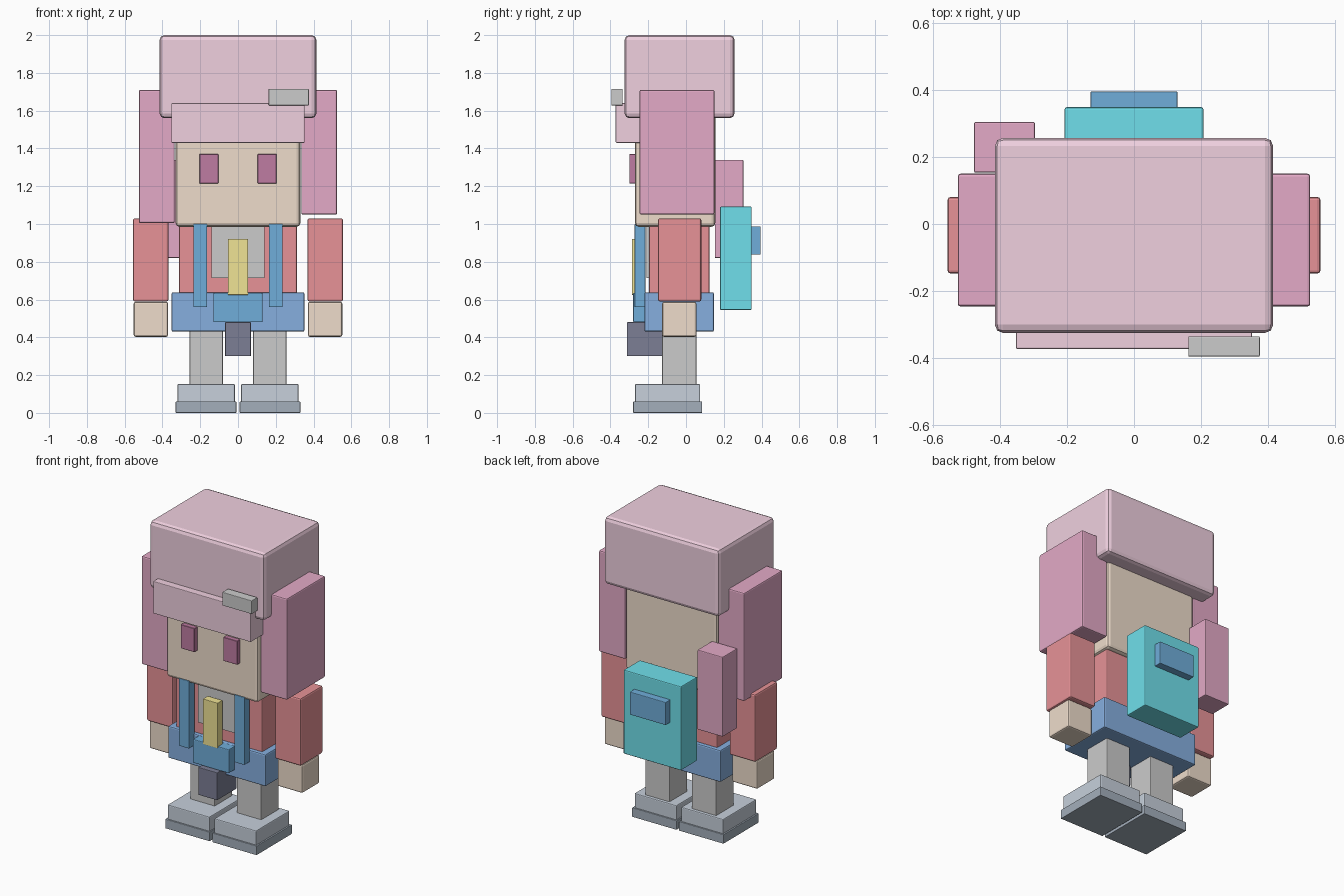
import bpy
import bmesh

COLOURS = {
    "light_pink": (0.87, 0.63, 0.74), "pink": (0.77, 0.40, 0.57),
    "skin": (0.86, 0.72, 0.60), "plum": (0.52, 0.20, 0.36),
    "red": (0.80, 0.29, 0.31), "blue": (0.24, 0.43, 0.74),
    "deep_blue": (0.16, 0.42, 0.70), "yellow": (0.87, 0.77, 0.30),
    "navy": (0.20, 0.21, 0.30), "steel": (0.57, 0.63, 0.71),
    "slate": (0.37, 0.43, 0.50), "cyan": (0.16, 0.74, 0.83),
    "white": (0.85, 0.85, 0.86),
}
MATS = {}
for key, rgb in COLOURS.items():
    MATS[key] = bpy.data.materials.new(key)
    MATS[key].diffuse_color = (*rgb, 1)


def box(name, xs, ys, zs, colour=None, bevel=0.008, segments=2):
    """Box given by its min/max on each axis, with softened edges."""
    mesh = bpy.data.meshes.new(name)
    bm = bmesh.new()
    bmesh.ops.create_cube(bm, size=1)
    for v in bm.verts:
        v.co = [r[0] if c < 0 else r[1] for c, r in zip(v.co, (xs, ys, zs))]
    bm.to_mesh(mesh)
    bm.free()
    obj = bpy.data.objects.new(name, mesh)
    bpy.context.collection.objects.link(obj)
    if colour:
        mesh.materials.append(MATS[colour])
    if bevel:
        mod = obj.modifiers.new("soft_edges", "BEVEL")
        mod.width = bevel
        mod.segments = segments
    return obj


def pair(name, xs, *args, **kw):
    """The same box on both sides of x = 0."""
    box(name + "_right", xs, *args, **kw)
    box(name + "_left", (-xs[1], -xs[0]), *args, **kw)


# Head and face
box("head", (-0.33, 0.33), (-0.27, 0.155), (0.985, 1.65), "skin", 0.02)
pair("eye", (0.104, 0.204), (-0.30, -0.25), (1.215, 1.37), "plum", 0.002, segments=1)

# Hair
box("hair_cap", (-0.415, 0.415), (-0.325, 0.257), (1.56, 2.0), "light_pink", 0.025)
box("fringe", (-0.352, 0.352), (-0.372, -0.22), (1.43, 1.64), "light_pink", 0.004)
box("side_hair_right", (0.335, 0.525), (-0.246, 0.15), (1.05, 1.71), "pink")
box("side_hair_left", (-0.525, -0.335), (-0.246, 0.15), (1.005, 1.71), "pink")
box("ponytail", (-0.477, -0.295), (0.153, 0.304), (0.82, 1.34), "pink", 0.005)
box("hair_clip", (0.162, 0.375), (-0.395, -0.335), (1.628, 1.715), "white", 0.003)

# Torso and clothing
box("jacket", (-0.312, 0.312), (-0.196, 0.124), (0.60, 1.0), "red")
box("shirt", (-0.14, 0.14), (-0.21, -0.18), (0.715, 0.995), bevel=0)
pair("strap", (0.163, 0.236), (-0.272, -0.215), (0.56, 1.0), "deep_blue", 0.003)
box("tie", (-0.053, 0.053), (-0.286, -0.235), (0.625, 0.92), "yellow", 0.002)
box("skirt", (-0.352, 0.352), (-0.22, 0.148), (0.43, 0.638), "blue")
box("front_pouch", (-0.13, 0.13), (-0.28, -0.20), (0.48, 0.635), "deep_blue", 0.005)
box("hanging_flap", (-0.068, 0.068), (-0.312, -0.11), (0.30, 0.48), "navy", 0.003)

# Backpack
box("backpack", (-0.207, 0.207), (0.18, 0.348), (0.545, 1.092), "cyan", 0.006)
box("backpack_pocket", (-0.13, 0.13), (0.31, 0.395), (0.838, 0.987), "deep_blue", 0.004)

# Arms and legs
pair("sleeve", (0.368, 0.556), (-0.148, 0.081), (0.59, 1.03), "red", 0.01)
pair("hand", (0.37, 0.552), (-0.126, 0.055), (0.403, 0.588), "skin", 0.01)
pair("leg", (0.08, 0.256), (-0.126, 0.055), (0.14, 0.44), bevel=0.005)
pair("shoe", (0.017, 0.32), (-0.27, 0.075), (0.05, 0.153), "steel", 0.006)
pair("sole", (0.009, 0.33), (-0.28, 0.085), (0.0, 0.06), "slate", 0.003)
